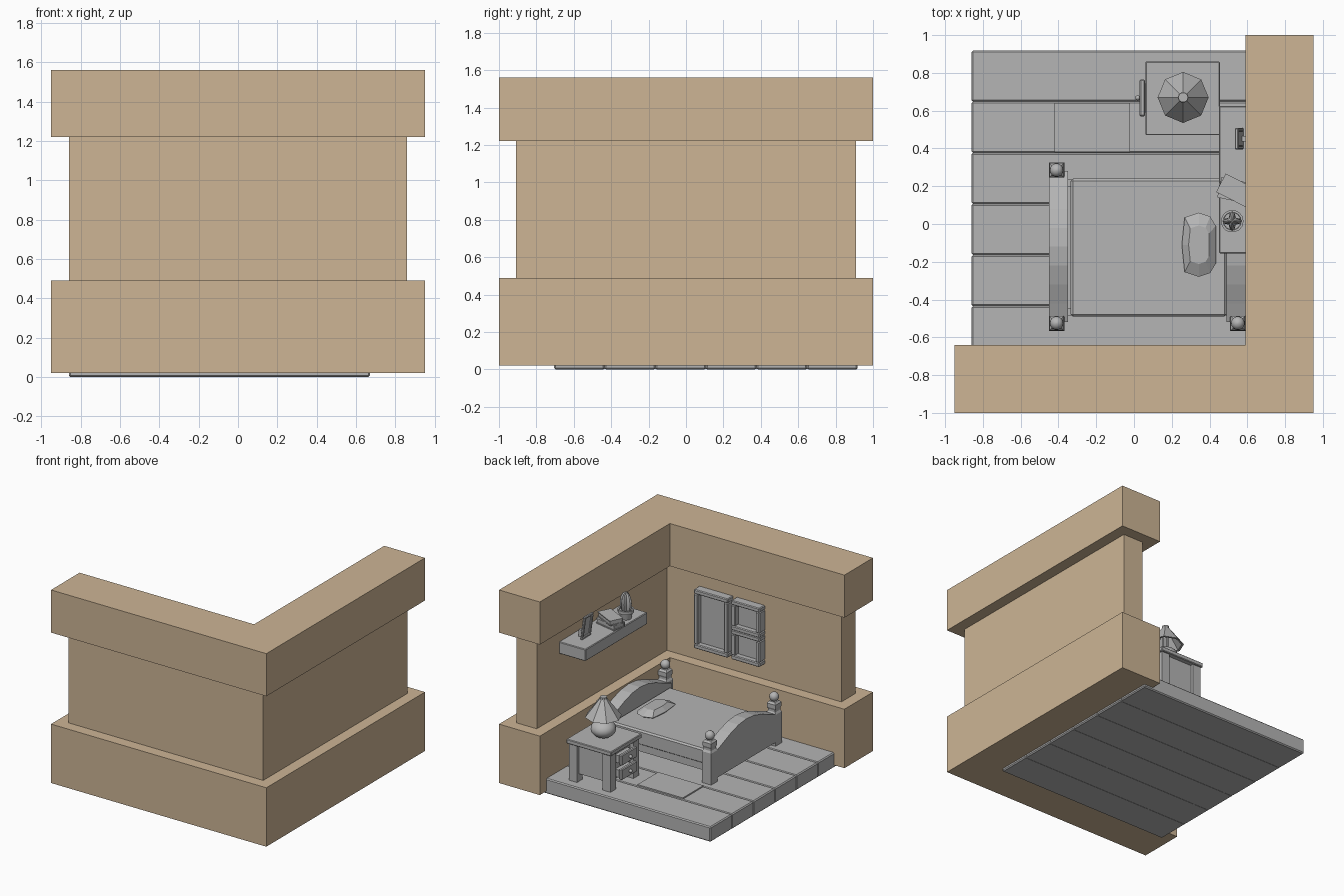
import bpy, bmesh, math
from mathutils import Matrix, Vector

if "Cube" in bpy.data.objects:
    bpy.data.objects.remove(bpy.data.objects["Cube"])


def material(name, rgb):
    m = bpy.data.materials.new(name)
    m.diffuse_color = (*rgb, 1)
    m.use_nodes = True
    m.node_tree.nodes["Principled BSDF"].inputs["Base Color"].default_value = m.diffuse_color
    return m


TAN = material("tan wall", (0.61, 0.46, 0.30))
GREY = material("plain grey", (0.46, 0.46, 0.46))


def finish(name, bm, mat=GREY, smooth=None):
    bmesh.ops.recalc_face_normals(bm, faces=bm.faces)
    me = bpy.data.meshes.new(name)
    bm.to_mesh(me)
    bm.free()
    me.materials.append(mat)
    ob = bpy.data.objects.new(name, me)
    bpy.context.collection.objects.link(ob)
    if smooth:
        bpy.ops.object.select_all(action='DESELECT')
        ob.select_set(True)
        bpy.context.view_layer.objects.active = ob
        bpy.ops.object.shade_smooth_by_angle(angle=math.radians(smooth))
    return ob


def box(name, x, y, z, mat=GREY, bevel=0.0, segs=1):
    bm = bmesh.new()
    bmesh.ops.create_cube(bm, size=1)
    for v in bm.verts:
        v.co = [(a + b) / 2 + c * (b - a) for (a, b), c in zip((x, y, z), v.co)]
    if bevel:
        bmesh.ops.bevel(bm, geom=bm.edges[:], offset=bevel, segments=segs,
                        profile=0.5, affect='EDGES')
    return finish(name, bm, mat)


def prism(name, pts, vec, mat=GREY):
    """Flat outline (3D points) pushed along vec."""
    bm = bmesh.new()
    f = bm.faces.new([bm.verts.new(p) for p in pts])
    r = bmesh.ops.extrude_face_region(bm, geom=[f])
    bmesh.ops.translate(bm, vec=vec,
                        verts=[g for g in r["geom"] if isinstance(g, bmesh.types.BMVert)])
    return finish(name, bm, mat)


def lathe(name, cx, cy, profile, n, phase=0.0, smooth=None, ribs=0.0, caps=True):
    """Rings of (radius, z) around a vertical axis; ribs makes four lobes."""
    bm = bmesh.new()
    rings = []
    for r, z in profile:
        ring = []
        for i in range(n):
            a = phase + 2 * math.pi * i / n
            q = r * (1 - ribs + ribs * math.cos(4 * a))
            ring.append(bm.verts.new((cx + q * math.cos(a), cy + q * math.sin(a), z)))
        rings.append(ring)
    for a, b in zip(rings, rings[1:]):
        for i in range(n):
            bm.faces.new((a[i], a[(i + 1) % n], b[(i + 1) % n], b[i]))
    if caps:
        bm.faces.new(rings[0])
        bm.faces.new(rings[-1])
    return finish(name, bm, GREY, smooth)


def ball_profile(r, h, zc, steps, lo=0.08):
    return [(r * math.sin(t), zc - h * math.cos(t)) for t in
            [lo + (math.pi - 2 * lo) * i / steps for i in range(steps + 1)]]


# L-shaped walls: base band, thinner middle, top band
def wall(name, x0, x1, y0, y1, xi, yi, z0, z1):
    pts = [(x0, y0), (x1, y0), (x1, y1), (xi, y1), (xi, yi), (x0, yi)]
    prism(name, [(a, b, z0) for a, b in pts], (0, 0, z1 - z0), TAN)


wall("wall_base", -0.95, 0.95, -1, 1, 0.59, -0.64, 0.02, 0.49)
wall("wall_middle", -0.86, 0.86, -0.91, 0.91, 0.68, -0.73, 0.49, 1.22)
wall("wall_top", -0.95, 0.95, -1, 1, 0.59, -0.64, 1.22, 1.56)

# floor slab and planks
box("floor_slab", (-0.85, 0.66), (-0.70, 0.91), (0.001, 0.10))
for i in range(6):
    y = -0.705 + 0.2705 * i
    box(f"floor_plank_{i}", (-0.86, 0.67), (y, y + 0.2705), (0, 0.12), bevel=0.008)
box("rug", (-0.42, -0.02), (0.38, 0.64), (0.115, 0.13))

# bed: posts with ball tops, arched end boards, rails, mattress, pillow
for i, (x, y) in enumerate([(-0.41, 0.285), (-0.41, -0.525), (0.55, 0.285), (0.55, -0.525)]):
    k = math.sqrt(2)
    prof = [(0.041, 0.12), (0.041, 0.37), (0.032, 0.385), (0.032, 0.40),
            (0.038, 0.415), (0.038, 0.445), (0.026, 0.46)]
    lathe(f"bed_post_{i}", x, y, [(r * k, z) for r, z in prof], 4, math.pi / 4)
    lathe(f"bed_post_ball_{i}", x, y, ball_profile(0.036, 0.036, 0.492, 8), 14, smooth=40)
for name, x0, x1 in (("footboard", -0.45, -0.35), ("headboard", 0.49, 0.59)):
    pts = [(x0, -0.52, 0.15), (x0, 0.28, 0.15)]
    for i in range(9):
        t = i / 8
        pts.append((x0, 0.28 - 0.80 * t, 0.36 + 0.12 * math.sin(math.pi * t) ** 1.2))
    prism(name, pts, (x1 - x0, 0, 0))
for i, y in enumerate((-0.485, 0.195)):
    box(f"bed_rail_{i}", (-0.36, 0.50), (y, y + 0.04), (0.17, 0.25))
box("bed_base", (-0.36, 0.50), (-0.47, 0.22), (0.19, 0.24))
box("mattress", (-0.335, 0.49), (-0.49, 0.24), (0.22, 0.34), bevel=0.012)

bm = bmesh.new()
rings = []
for s, z in ((0.75, 0.325), (1, 0.352), (0.6, 0.385)):
    rings.append([bm.verts.new((0.343 + s * a, -0.11 + s * b, z)) for a, b in
                  ((0.09, -0.10), (0.09, 0.10), (0.06, 0.15), (0, 0.17), (-0.075, 0.145),
                   (-0.09, 0), (-0.075, -0.145), (0, -0.17), (0.06, -0.15))])
for a, b in zip(rings, rings[1:]):
    for i in range(9):
        bm.faces.new((a[i], a[(i + 1) % 9], b[(i + 1) % 9], b[i]))
bm.faces.new(rings[0])
bm.faces.new(rings[-1])
finish("pillow", bm)

# nightstand with two drawers facing -x
box("nightstand_top", (0.06, 0.455), (0.47, 0.86), (0.415, 0.45), bevel=0.005)
for i, (x, y) in enumerate([(0.075, 0.485), (0.075, 0.775), (0.37, 0.485), (0.37, 0.775)]):
    box(f"nightstand_leg_{i}", (x, x + 0.07), (y, y + 0.07), (0.12, 0.42))
box("nightstand_body", (0.105, 0.425), (0.51, 0.82), (0.18, 0.42))
for i, z in enumerate((0.195, 0.31)):
    box(f"drawer_{i}", (0.055, 0.20), (0.59, 0.745), (z + 0.005, z + 0.065))
    box(f"drawer_front_{i}", (0.03, 0.058), (0.57, 0.765), (z, z + 0.085), bevel=0.006)
    lathe(f"drawer_knob_{i}", 0.02, 0.668, ball_profile(0.014, 0.014, z + 0.043, 6), 10, smooth=40)

# lamp: round body, neck, hollow eight-sided shade
lathe("lamp_body", 0.26, 0.67, ball_profile(0.093, 0.068, 0.515, 10, 0.45), 16, smooth=40)
lathe("lamp_neck", 0.26, 0.67, [(0.022, 0.56), (0.022, 0.74)], 10)
lathe("lamp_shade", 0.26, 0.67, [(0.118, 0.612), (0.135, 0.612), (0.03, 0.75), (0.022, 0.765),
                                 (0.0225, 0.74), (0.118, 0.612)], 8, caps=False)
lathe("lamp_finial", 0.26, 0.67, [(0.028, 0.745), (0.026, 0.768)], 10)

# shelf on the right wall
box("shelf", (0.45, 0.69), (-0.155, 0.625), (0.98, 1.075), bevel=0.005)


def turn(ob, centre, axis, angle):
    c = Vector(centre)
    ob.data.transform(Matrix.Translation(c) @ Matrix.Rotation(angle, 4, axis) @ Matrix.Translation(-c))


# books, stacked and turned
for i, (z, a) in enumerate(((1.075, -12), (1.115, -27))):
    c = (0.545, 0.175, z)
    for name, xr, yr, zr in (
            ("pages", (0.455, 0.632), (0.125, 0.225), (z + 0.006, z + 0.034)),
            ("cover_low", (0.45, 0.64), (0.12, 0.23), (z, z + 0.007)),
            ("cover_top", (0.45, 0.64), (0.12, 0.23), (z + 0.032, z + 0.04)),
            ("spine", (0.45, 0.64), (0.12, 0.128), (z, z + 0.04))):
        turn(box(f"book_{i}_{name}", xr, yr, zr), c, 'Z', math.radians(a))

# cactus in a pot
lathe("pot", 0.52, 0.015, [(0.04, 1.075), (0.05, 1.125), (0.06, 1.125), (0.06, 1.15),
                           (0.048, 1.15), (0.046, 1.14)], 14, smooth=30)
lathe("cactus", 0.52, 0.015, [(0.038, 1.13), (0.05, 1.17), (0.052, 1.20), (0.045, 1.24),
                              (0.028, 1.27), (0.006, 1.285)], 24, smooth=30, ribs=0.25)


def frame(name, axis, c, w, h, d, t, b):
    """Picture frame; axis is the wall normal, c the centre of the back."""
    parts = []
    spans = [((-w, w), (h - b, h)), ((-w, w), (-h, b - h)),
             ((-w, b - w), (b - h, h - b)), ((w - b, w), (b - h, h - b))]
    spans = [s + ((0, d), 0.006) for s in spans] + [((b - w, w - b), (b - h, h - b), (0, t), 0)]
    for i, (u, v, dep, bev) in enumerate(spans):
        z = [c[2] + q for q in v]
        if axis == 'Y':
            r = [c[0] + q for q in u], [c[1] + q for q in dep], z
        else:
            r = [c[0] - q for q in reversed(dep)], [c[1] + q for q in u], z
        parts.append(box(f"{name}_{i}", *r, bevel=min(bev, d / 4)))
    return parts


# desk photo frame on the shelf, leaning, with a rear stand
for ob in frame("photo_frame", 'X', (0.58, 0.452, 1.17), 0.057, 0.095, 0.02, 0.008, 0.02):
    turn(ob, (0.57, 0.452, 1.075), 'Y', math.radians(-8))
box("photo_stand", (0.57, 0.62), (0.437, 0.467), (1.075, 1.13))

# wall frames on the inside of the front wall
for name, x, z, w, h in (("tall_frame", 0.245, 0.845, 0.15, 0.235),
                         ("upper_frame", -0.06, 0.962, 0.125, 0.118),
                         ("lower_frame", -0.06, 0.728, 0.125, 0.118)):
    frame(name, 'Y', (x, -0.735, z), w, h, 0.075, 0.03, 0.035)
